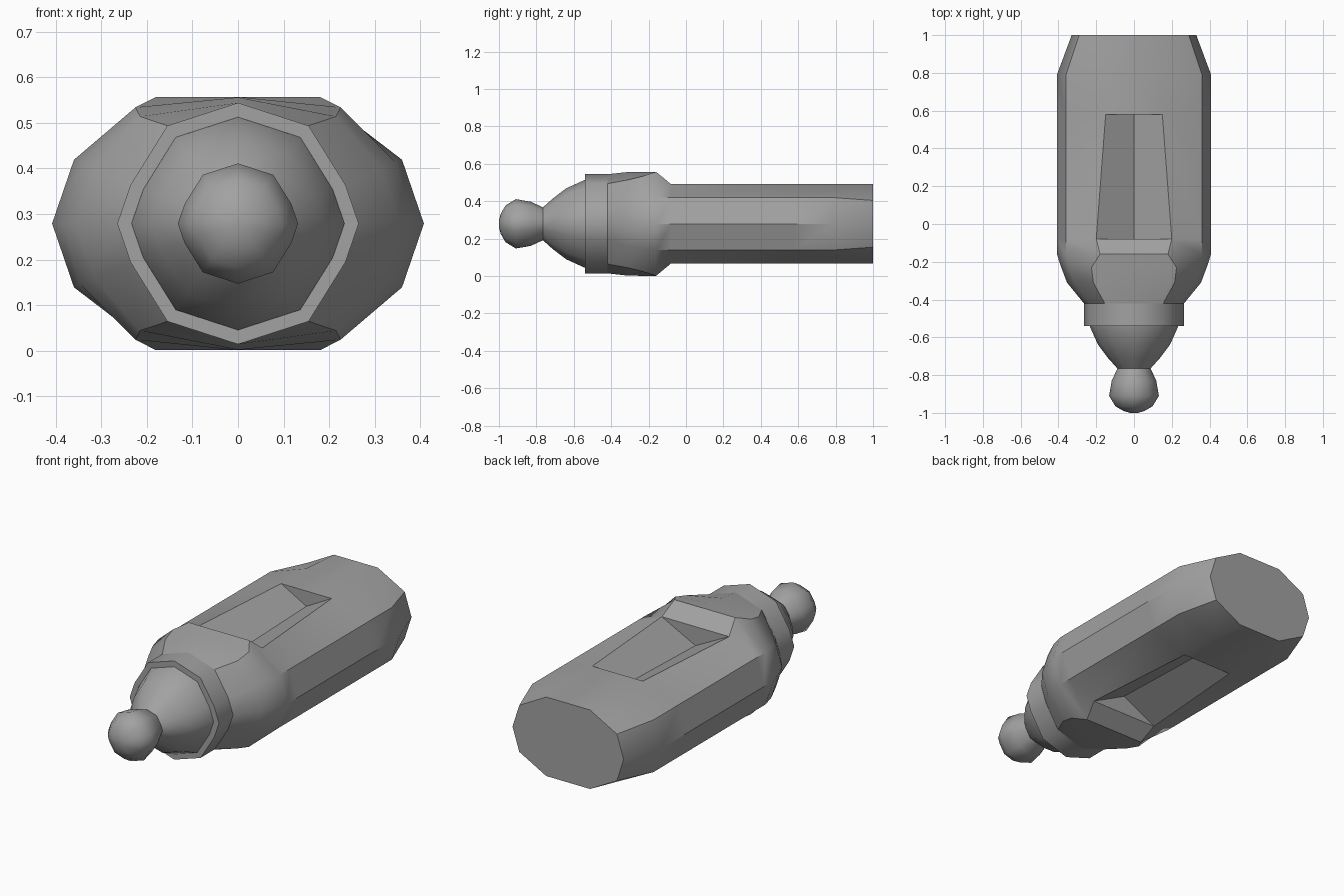
import bpy, bmesh, math

cube = bpy.data.objects.get("Cube")
if cube:
    bpy.data.objects.remove(cube, do_unlink=True)

MID = 0.279  # height of the long axis

grey = bpy.data.materials.new("plain grey")
grey.use_nodes = True
COLOUR = (0.36, 0.36, 0.36, 1)
grey.diffuse_color = COLOUR
grey.node_tree.nodes["Principled BSDF"].inputs["Base Color"].default_value = COLOUR


def ring_points(side, upper, top, crown):
    """Twelve-point section mirrored from one quarter."""
    (ux, uz), (tx, tz) = upper, top
    half = [(side, 0), (ux, uz), (tx, tz), (0, crown), (-tx, tz), (-ux, uz)]
    return half + [(-x, -z) for x, z in half]


def round_points(r):
    return ring_points(r, (0.89 * r, 0.32 * r), (0.585 * r, 0.81 * r), r)


def loft(name, sections, angle):
    """Skin a list of (y, section points) along the y axis and cap the ends."""
    bm = bmesh.new()
    rings = [[bm.verts.new((x, y, z + MID)) for x, z in pts] for y, pts in sections]
    for a, b in zip(rings, rings[1:]):
        for i in range(len(a)):
            j = (i + 1) % len(a)
            bm.faces.new((a[i], a[j], b[j], b[i]))
    bm.faces.new(rings[0])
    bm.faces.new(rings[-1])
    bmesh.ops.remove_doubles(bm, verts=bm.verts, dist=0.0005)
    bmesh.ops.recalc_face_normals(bm, faces=bm.faces)
    mesh = bpy.data.meshes.new(name)
    bm.to_mesh(mesh)
    bm.free()
    mesh.materials.append(grey)
    obj = bpy.data.objects.new(name, mesh)
    bpy.context.collection.objects.link(obj)
    bpy.ops.object.select_all(action="DESELECT")
    obj.select_set(True)
    bpy.context.view_layer.objects.active = obj
    bpy.ops.object.shade_smooth_by_angle(angle=math.radians(angle))
    return obj


# Bottle body: bulging shoulder, grooved grip above and below, tapered base
wide = (0.36, 0.14)
front_grip, back_grip = (0.2, 0.212), (0.15, 0.212)
loft("bottle_body", [
    (-0.42, round_points(0.265)),
    (-0.31, ring_points(0.355, (0.315, 0.12), (0.215, 0.235), 0.277)),
    (-0.23, ring_points(0.385, (0.345, 0.135), (0.225, 0.255), 0.278)),
    (-0.16, ring_points(0.408, wide, (0.18, 0.278), 0.278)),
    (-0.08, ring_points(0.408, wide, front_grip, 0.212)),
    (-0.08, ring_points(0.408, wide, front_grip, 0.11)),
    (0.58, ring_points(0.408, wide, back_grip, 0.13)),
    (0.58, ring_points(0.408, wide, back_grip, 0.212)),
    (0.79, ring_points(0.408, wide, back_grip, 0.212)),
    (1.0, ring_points(0.33, (0.29, 0.125), (0.13, 0.212), 0.212)),
], 36)

# Screw collar
loft("collar", [(y, round_points(0.265)) for y in (-0.54, -0.415)], 45)

# Teat with a bulb tip
teat = [(-0.53, 0.235), (-0.545, 0.233), (-0.64, 0.19), (-0.71, 0.137),
        (-0.765, 0.088), (-0.83, 0.118), (-0.91, 0.132), (-0.965, 0.098),
        (-0.99, 0.055), (-1.0, 0.02)]
loft("teat", [(y, round_points(r)) for y, r in teat], 42)
